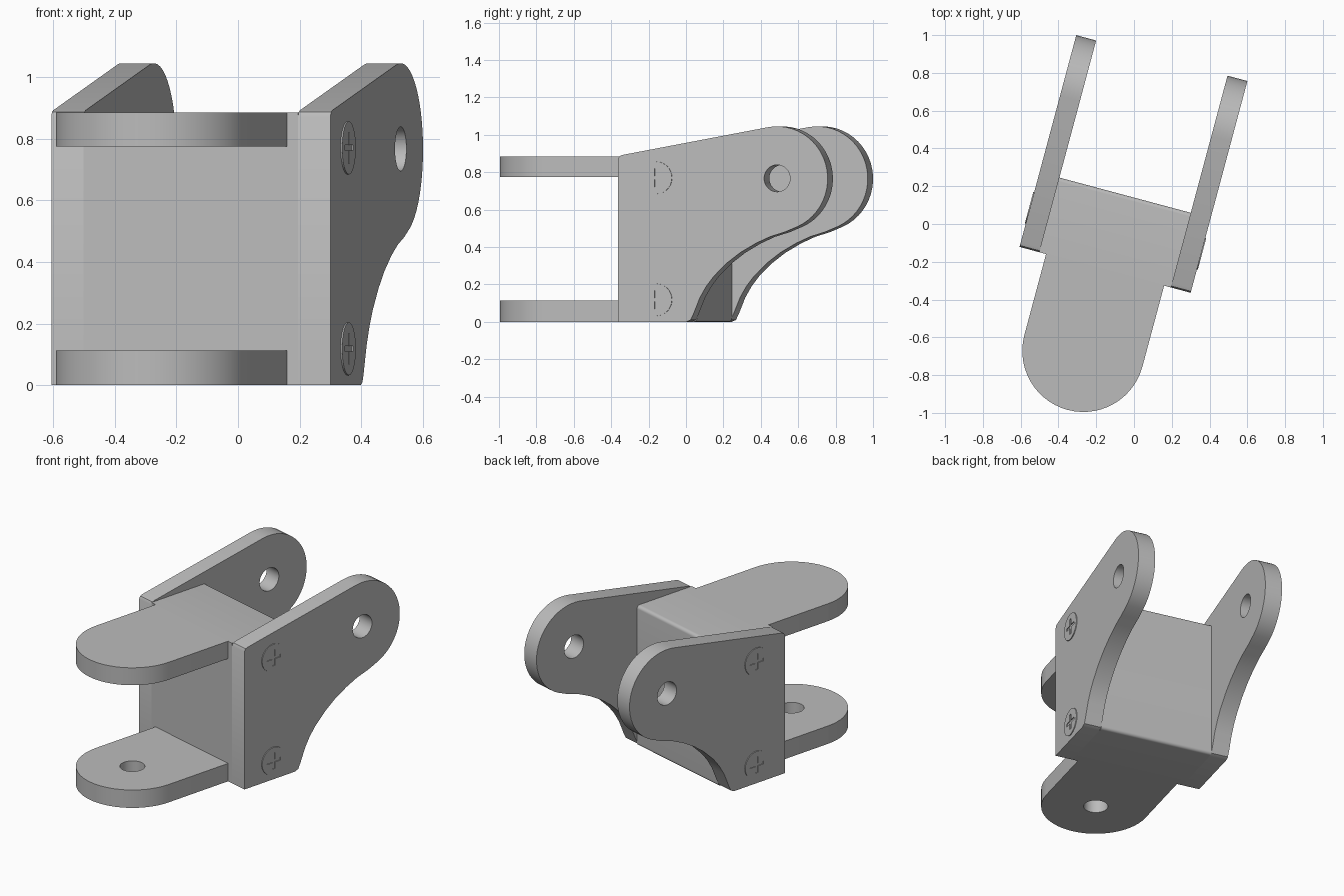
import bpy, bmesh
from math import sin, cos, pi, radians
from mathutils import Matrix

cube = bpy.data.objects.get("Cube")
if cube:
    bpy.data.objects.remove(cube, do_unlink=True)

metal = bpy.data.materials.new("plain_grey")
metal.use_nodes = True
grey = (0.5, 0.5, 0.5, 1)
metal.diffuse_color = grey
metal.node_tree.nodes["Principled BSDF"].inputs["Base Color"].default_value = grey

TURN = Matrix.Rotation(radians(-15), 4, 'Z')   # the whole bracket is turned
SIDE = Matrix(((0, 0, 1, 0), (1, 0, 0, 0), (0, 1, 0, 0), (0, 0, 0, 1)))  # profile in depth/height
MID = -0.085                                   # middle between the plates
FRONT = -0.274


def arc(cx, cy, r, start, end, n):
    """Points along an arc, angles in degrees."""
    angles = [radians(start + (end - start) * i / n) for i in range(n + 1)]
    return [(cx + r * cos(a), cy + r * sin(a)) for a in angles]


def circle(cx, cy, r, n=32):
    return arc(cx, cy, r, 0, 360, n)[:-1]


def extrude(name, outlines, near, far, frame):
    """Extrude an outline, with further outlines as holes, from near to far."""
    curve = bpy.data.curves.new(name, 'CURVE')
    curve.dimensions = '2D'
    curve.fill_mode = 'BOTH'
    curve.extrude = (far - near) / 2
    for pts in outlines:
        spline = curve.splines.new('POLY')
        spline.points.add(len(pts) - 1)
        for p, (x, y) in zip(spline.points, pts):
            p.co = (x, y, 0, 1)
        spline.use_cyclic_u = True
    temp = bpy.data.objects.new(name + "_curve", curve)
    bpy.context.collection.objects.link(temp)
    graph = bpy.context.evaluated_depsgraph_get()
    mesh = bpy.data.meshes.new_from_object(temp.evaluated_get(graph))
    bpy.data.objects.remove(temp, do_unlink=True)
    bpy.data.curves.remove(curve)
    mesh.name = name

    bm = bmesh.new()
    bm.from_mesh(mesh)
    bmesh.ops.remove_doubles(bm, verts=bm.verts, dist=0.0001)
    bmesh.ops.translate(bm, verts=bm.verts, vec=(0, 0, (near + far) / 2))
    bmesh.ops.transform(bm, verts=bm.verts, matrix=frame)
    bmesh.ops.recalc_face_normals(bm, faces=bm.faces)
    bm.to_mesh(mesh)
    bm.free()
    mesh.materials.clear()
    mesh.materials.append(metal)
    obj = bpy.data.objects.new(name, mesh)
    obj.matrix_world = TURN
    bpy.context.collection.objects.link(obj)
    bpy.ops.object.select_all(action='DESELECT')
    obj.select_set(True)
    bpy.context.view_layer.objects.active = obj
    bpy.ops.object.shade_smooth_by_angle(angle=radians(30))
    return obj


# Central block with rounded rear edges
block = [(FRONT, 0)] + arc(0.115, 0.02, 0.02, -90, 0, 5) \
    + arc(0.115, 0.865, 0.02, 0, 90, 5) + [(FRONT, 0.885)]
extrude("central_block", [block], MID - 0.36, MID + 0.36, SIDE)

# Side plates: rounded ear, curved underside, sloping top
underside = [(0.105, 0), (0.128, 0.01), (0.143, 0.04), (0.18, 0.13), (0.215, 0.19),
             (0.258, 0.245), (0.33, 0.315), (0.403, 0.37), (0.49, 0.42),
             (0.568, 0.455), (0.65, 0.48)]
plate = [(FRONT, 0)] + underside + arc(0.607, 0.765, 0.28, -66, 100.5, 24) \
    + [(-0.25, 0.892), (-0.266, 0.886), (FRONT, 0.87)]
pin_hole = circle(0.607, 0.767, 0.072)

# Cross-shaped slot for the screw heads
a, b = 0.05, 0.009
quarter = [(a, -b), (a, b), (b, b)]


def slot(cx, cy):
    pts = []
    for k in range(4):
        c, s = round(cos(k * pi / 2)), round(sin(k * pi / 2))
        pts += [(cx + x * c - y * s, cy + x * s + y * c) for x, y in quarter]
    return pts


for side, sign in (("left", 1), ("right", -1)):
    inner, outer = MID + sign * 0.36, MID + sign * 0.469
    extrude(side + "_plate", [plate, pin_hole],
            min(inner, outer), max(inner, outer), SIDE)
    for level, z in (("upper", 0.77), ("lower", 0.118)):
        head = outer + sign * 0.005
        extrude(f"{side}_{level}_screw", [circle(-0.06, z, 0.086), slot(-0.06, z)],
                min(outer, head), max(outer, head), SIDE)

# Front tongues with round ends; only the lower one is drilled
R, END = 0.3235, -0.718
tongue = [(MID + R, FRONT), (MID - R, FRONT)] + arc(MID, END, R, 180, 360, 28)
flat = Matrix.Identity(4)
extrude("upper_tongue", [tongue], 0.775, 0.885, flat)
extrude("lower_tongue", [tongue, circle(MID, END, 0.072)], 0, 0.113, flat)
